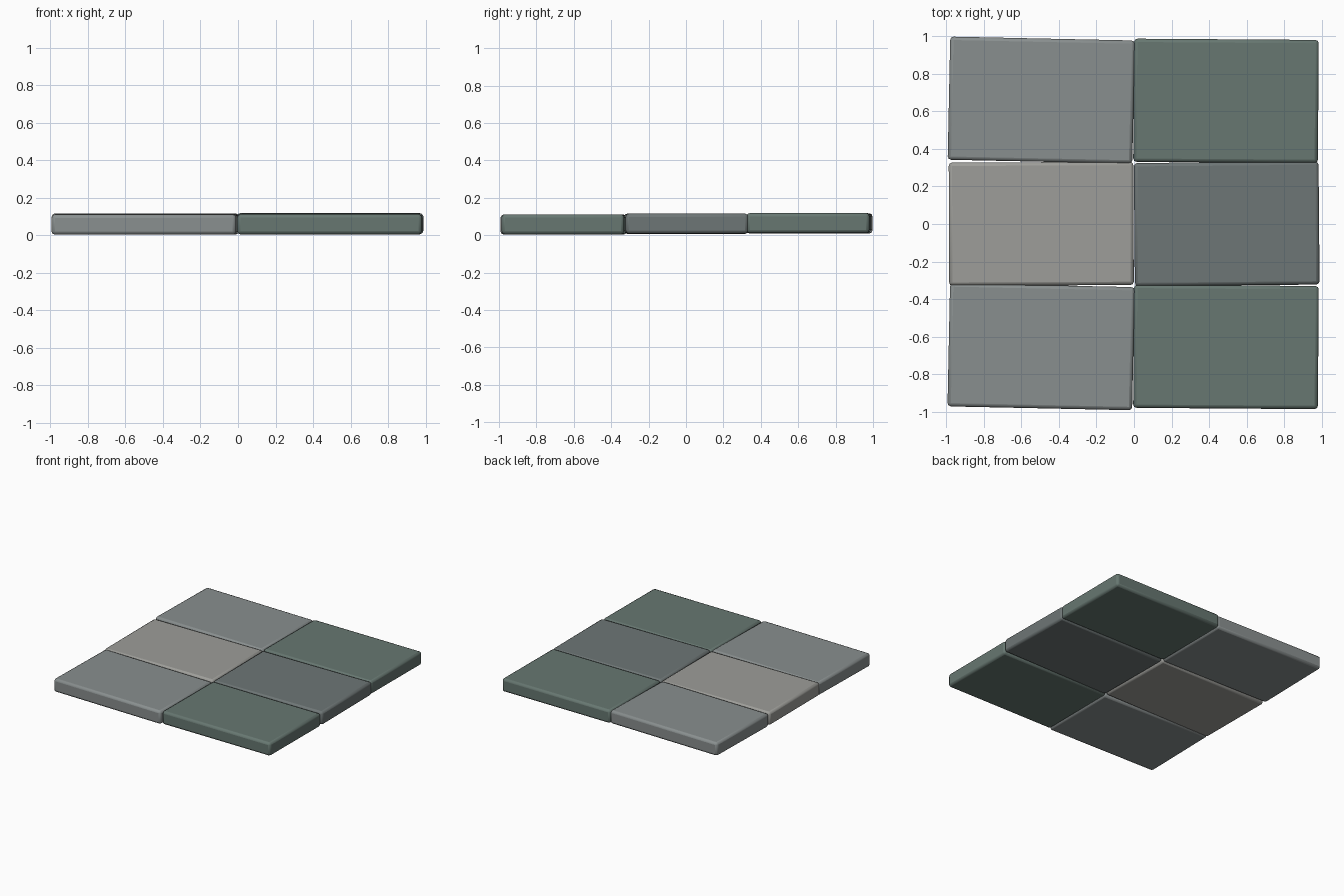
import bpy
from math import radians

if "Cube" in bpy.data.objects:
    bpy.data.objects.remove(bpy.data.objects["Cube"])


def material(name, rgb):
    m = bpy.data.materials.new(name)
    m.diffuse_color = (*rgb, 1)
    m.use_nodes = True
    m.node_tree.nodes["Principled BSDF"].inputs["Base Color"].default_value = m.diffuse_color
    return m


blue_grey = material("blue_grey_stone", (0.25, 0.275, 0.275))
warm_grey = material("warm_grey_stone", (0.34, 0.34, 0.32))
dark_grey = material("dark_grey_stone", (0.155, 0.18, 0.18))
green = material("green_stone", (0.135, 0.185, 0.165))


def slab(name, x, y, z, turn, mat):
    """One paving slab with softened edges, laid slightly out of true."""
    bpy.ops.mesh.primitive_cube_add(size=1, location=(x, y, z + 0.054),
                                    rotation=(0, 0, radians(turn)))
    o = bpy.context.object
    o.name = name
    o.scale = (0.984, 0.656, 0.108)
    bpy.ops.object.transform_apply(location=False, rotation=False, scale=True)
    b = o.modifiers.new("soft_edges", 'BEVEL')
    b.width = 0.018
    b.segments = 2
    o.data.materials.append(mat)
    bpy.ops.object.shade_smooth_by_angle(angle=radians(30))


# Left column, front to back
slab("front_left_slab", -0.495, -0.654, 0.003, -1.2, blue_grey)
slab("middle_left_slab", -0.494, 0.001, 0.006, 0.2, warm_grey)
slab("back_left_slab", -0.494, 0.660, 0.009, -1.2, blue_grey)

# Right column, front to back
slab("front_right_slab", 0.490, -0.655, 0.004, -0.4, green)
slab("middle_right_slab", 0.494, 0.001, 0.008, 0.5, dark_grey)
slab("back_right_slab", 0.490, 0.656, 0.011, -0.4, green)
